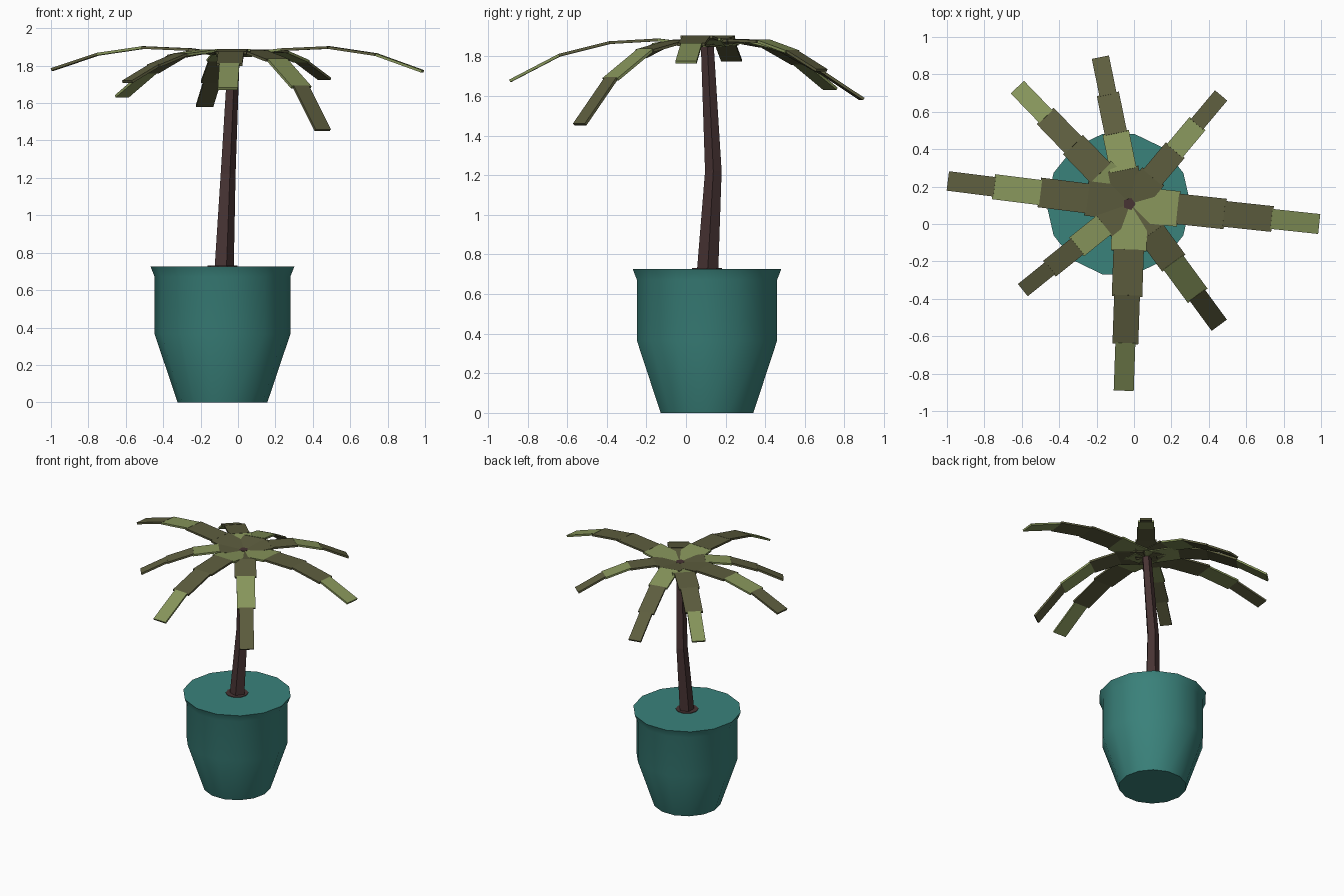
import bpy, bmesh, math
from mathutils import Vector

if "Cube" in bpy.data.objects:
    bpy.data.objects.remove(bpy.data.objects["Cube"])


def material(name, hex_rgb):
    lin = []
    for i in (0, 2, 4):
        c = int(hex_rgb[i:i + 2], 16) / 255
        lin.append(c / 12.92 if c <= 0.04045 else ((c + 0.055) / 1.055) ** 2.4)
    m = bpy.data.materials.new(name)
    m.diffuse_color = (*lin, 1)
    m.use_nodes = True
    m.node_tree.nodes["Principled BSDF"].inputs["Base Color"].default_value = m.diffuse_color
    return m


TEAL = material("teal glaze", "3A827B")
BARK = material("dark bark", "473333")
DARK = material("dark olive", "5D5D3E")
LIGHT = material("light leaf green", "87955B")


def finish(name, bm, mats):
    bmesh.ops.recalc_face_normals(bm, faces=bm.faces)
    me = bpy.data.meshes.new(name)
    bm.to_mesh(me)
    bm.free()
    for m in mats:
        me.materials.append(m)
    ob = bpy.data.objects.new(name, me)
    bpy.context.collection.objects.link(ob)
    return ob


def loft(name, rings, sides, mat):
    """Capped tube through horizontal rings given as (x, y, z, radius)."""
    bm = bmesh.new()
    loops = [[bm.verts.new((x + r * math.cos(2 * math.pi * k / sides),
                            y + r * math.sin(2 * math.pi * k / sides), z))
              for k in range(sides)] for x, y, z, r in rings]
    for a, b in zip(loops, loops[1:]):
        for k in range(sides):
            n = (k + 1) % sides
            bm.faces.new((a[k], a[n], b[n], b[k]))
    bm.faces.new(loops[0])
    bm.faces.new(loops[-1])
    return finish(name, bm, [mat])


# Pot with flared rim
PX, PY = -0.083, 0.106
pot = loft("pot", [(PX, PY, z, r) for z, r in
                   ((0, 0.24), (0.365, 0.363), (0.672, 0.363), (0.727, 0.385))], 14, TEAL)
bpy.context.view_layer.objects.active = pot
pot.select_set(True)
bpy.ops.object.shade_smooth_by_angle(angle=math.radians(30))

# Root collar and leaning trunk
loft("root_collar", [(PX, PY, 0.72, 0.08), (PX, PY, 0.731, 0.08)], 10, BARK)
loft("trunk", [(-0.08, 0.108, 0.70, 0.057), (-0.057, 0.138, 1.22, 0.044),
               (-0.025, 0.107, 1.865, 0.034)], 5, BARK)

# Fronds: tip position in plan, then (distance, height) of each joint
CROWN = Vector((-0.02, 0.108))
ROOT_Z = 1.86
WIDTHS = (0.19, 0.163, 0.138, 0.107)
THICK = 0.014
fronds = [
    ("right", (0.99, 0.0), ((0.26, 1.893), (0.51, 1.904), (0.765, 1.866), (1.016, 1.776))),
    ("back_right", (0.468, 0.69), ((0.19, 1.887), (0.375, 1.882), (0.56, 1.83), (0.756, 1.735))),
    ("back", (-0.18, 0.893), ((0.19, 1.885), (0.39, 1.835), (0.60, 1.72), (0.80, 1.59))),
    ("back_left", (-0.625, 0.733), ((0.235, 1.885), (0.441, 1.858), (0.654, 1.77), (0.868, 1.642))),
    ("left", (-0.995, 0.23), ((0.235, 1.893), (0.489, 1.904), (0.737, 1.868), (0.983, 1.786))),
    ("front_left", (-0.594, -0.353), ((0.187, 1.885), (0.369, 1.866), (0.555, 1.806), (0.737, 1.72))),
    ("front", (-0.055, -0.89), ((0.25, 1.89), (0.495, 1.876), (0.75, 1.812), (1.0, 1.682))),
    ("front_right", (0.455, -0.54), ((0.2, 1.88), (0.394, 1.835), (0.61, 1.69), (0.805, 1.46))),
]

for i, (name, tip, joints) in enumerate(fronds):
    d = (Vector(tip) - CROWN).normalized()
    out, side = Vector((d.x, d.y, 0)), Vector((-d.y, d.x, 0))
    origin = Vector((CROWN.x, CROWN.y, 0))
    pts = [origin + out * r + Vector((0, 0, z)) for r, z in ((0, ROOT_Z),) + joints]
    length = sum((b - a).length for a, b in zip(pts, pts[1:]))
    scale = min(1, 0.15 + 0.85 * length / 1.03)
    bm = bmesh.new()
    for j, (a, b) in enumerate(zip(pts, pts[1:])):
        # One flat leaf plate, slightly overlapping its neighbour
        along = (b - a).normalized()
        down = along.cross(side).normalized() * -THICK
        half = side * WIDTHS[j] * scale / 2
        a = a - along * (0.006 if j else 0)
        vs = [bm.verts.new(p) for p in (a - half, b - half, b + half, a + half)]
        vs += [bm.verts.new(v.co + down) for v in vs]
        for q in ((0, 1, 2, 3), (7, 6, 5, 4), (0, 4, 5, 1), (1, 5, 6, 2), (2, 6, 7, 3), (3, 7, 4, 0)):
            f = bm.faces.new([vs[k] for k in q])
            f.material_index = 1 if (i * 4 + j) % 3 == 0 else 0
    finish("frond_" + name, bm, [DARK, LIGHT])
